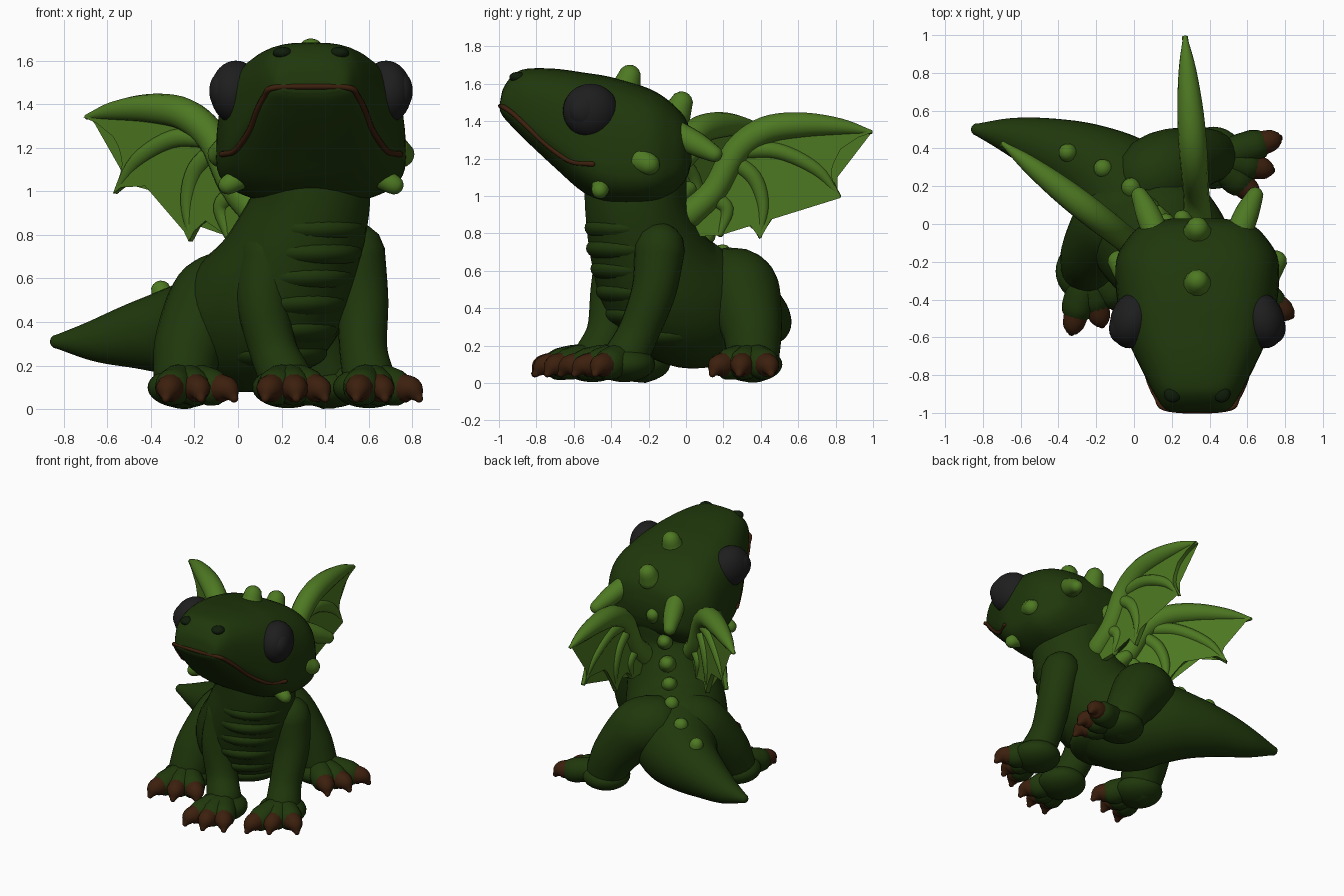
import bpy, bmesh, math
from mathutils import Vector as V, Matrix

if "Cube" in bpy.data.objects:
    bpy.data.objects.remove(bpy.data.objects["Cube"])


def material(name, col):
    m = bpy.data.materials.new(name)
    m.diffuse_color = (*col, 1)
    m.use_nodes = True
    m.node_tree.nodes["Principled BSDF"].inputs["Base Color"].default_value = m.diffuse_color
    return m


SKIN = material("dark green skin", (0.014, 0.039, 0.0035))
LIGHT = material("light green", (0.075, 0.19, 0.016))
CLAW = material("claw brown", (0.045, 0.014, 0.004))
EYE = material("eye black", (0.013, 0.013, 0.0135))
DARK = material("nostril dark", (0.005, 0.012, 0.003))


def finish(name, bm, mat, angle=60):
    bmesh.ops.recalc_face_normals(bm, faces=bm.faces)
    me = bpy.data.meshes.new(name)
    bm.to_mesh(me)
    bm.free()
    ob = bpy.data.objects.new(name, me)
    bpy.context.collection.objects.link(ob)
    me.materials.append(mat)
    bpy.ops.object.select_all(action='DESELECT')
    ob.select_set(True)
    bpy.context.view_layer.objects.active = ob
    bpy.ops.object.shade_smooth_by_angle(angle=math.radians(angle))
    return ob


def spline(pts, n=6):
    """Catmull-Rom samples through tuples of any length."""
    P = [V(p) for p in pts]
    P = [2 * P[0] - P[1]] + P + [2 * P[-1] - P[-2]]
    out = []
    for i in range(1, len(P) - 2):
        a, b, c, d = P[i - 1:i + 3]
        for k in range(n):
            t = k / n
            out.append(0.5 * (2 * b + (c - a) * t + (2 * a - 5 * b + 4 * c - d) * t * t
                              + (3 * b - a - 3 * c + d) * t ** 3))
    return out + [P[-2]]


def skin_rings(bm, rings):
    """Bridge a list of equal vertex-position rings and close the ends."""
    R = [[bm.verts.new(p) for p in r] for r in rings]
    n = len(R[0])
    for a, b in zip(R, R[1:]):
        for i in range(n):
            bm.faces.new((a[i], a[(i + 1) % n], b[(i + 1) % n], b[i]))
    bm.faces.new(R[0])
    bm.faces.new(R[-1])


def tube(bm, pts, seg=20, n=6):
    """Round-ended tube through (x, y, z, radius) points."""
    S = spline(pts, n)
    C = [V(s[:3]) for s in S]
    T = [(C[min(i + 1, len(C) - 1)] - C[max(i - 1, 0)]).normalized() for i in range(len(C))]
    st = [(c, t, max(s[3], 0.003)) for c, t, s in zip(C, T, S)]
    angs = [math.radians(a) for a in (30, 55, 75, 87)]

    def cap(s, sign):
        c, t, r = s
        return [(c + t * sign * r * math.sin(a), t, r * math.cos(a)) for a in angs]
    st = cap(st[0], -1)[::-1] + st + cap(st[-1], 1)
    nrm = st[0][1].orthogonal()
    rings = []
    for c, t, r in st:
        nrm = (nrm - t * nrm.dot(t)).normalized()
        b = t.cross(nrm)
        rings.append([c + r * (nrm * math.cos(x) + b * math.sin(x))
                      for x in (2 * math.pi * k / seg for k in range(seg))])
    skin_rings(bm, rings)


def ball(bm, c, r, rot=0):
    m = Matrix.Translation(c) @ Matrix.Rotation(rot, 4, 'Z') @ Matrix.Diagonal((*r, 1))
    bmesh.ops.create_uvsphere(bm, u_segments=28, v_segments=18, radius=1, matrix=m)


FWD = V((0.53, -0.85, 0))        # the body is turned, the head looks along -y
YAW = math.atan2(FWD.y, FWD.x)
CX = 0.335                       # head centre line

# torso, neck and tail as one sweep
bm = bmesh.new()
tube(bm, [(.335, -.27, 1.12, .275), (.33, -.265, .93, .275), (.265, -.215, .73, .305), (.17, -.12, .53, .345),
          (.06, .02, .42, .345), (-.08, .2, .38, .285), (-.25, .32, .36, .22), (-.45, .405, .34, .16),
          (-.65, .465, .315, .1), (-.83, .5, .31, .033)], 36)
finish("body_and_tail", bm, SKIN)

# overlapping belly plates, only just proud of the chest
bm = bmesh.new()
for x, y, z, r in [(.315, -.255, .83, .285), (.285, -.23, .72, .305), (.235, -.185, .61, .33),
                   (.19, -.14, .49, .35), (.15, -.09, .37, .35), (.12, -.05, .26, .315)]:
    c = V((x, y, z)) + FWD * (r - .235)
    ball(bm, c, (.245, .25, .095), YAW)
finish("belly_plates", bm, SKIN)

# head: sections along y of (y, top z, bottom z, half width)
HEAD = spline([(-.995, 1.5, 1.455, .13), (-.975, 1.58, 1.42, .175), (-.92, 1.65, 1.36, .215),
               (-.85, 1.68, 1.29, .255), (-.7, 1.68, 1.15, .33), (-.55, 1.66, 1.02, .395),
               (-.4, 1.635, .95, .425), (-.2, 1.575, .95, .432), (-.08, 1.5, 1.0, .37),
               (0, 1.41, 1.09, .28), (.03, 1.3, 1.18, .13)], 5)
LOW, E_TOP, E_BOT = .32, 3.0, 2.6      # height of widest line, corner exponents


def head_ring(y, top, bot, hw, seg=44):
    out, mid = [], bot + LOW * (top - bot)
    for k in range(seg):
        a = 2 * math.pi * k / seg
        c, s = math.cos(a), math.sin(a)
        e = 2 / (E_TOP if s > 0 else E_BOT)
        h = top - mid if s > 0 else mid - bot
        out.append(V((CX + hw * math.copysign(abs(c) ** e, c), y, mid + h * math.copysign(abs(s) ** e, s))))
    return out


def head_side(y, z):
    """Half width of the head surface at a given y and z."""
    _, top, bot, hw = min(HEAD, key=lambda h: abs(h[0] - y))
    mid = bot + LOW * (top - bot)
    h, e = (top - mid, E_TOP) if z > mid else (mid - bot, E_BOT)
    return hw * (1 - min(1, abs(z - mid) / h) ** e) ** (1 / e)


bm = bmesh.new()
skin_rings(bm, [head_ring(*s) for s in HEAD])
finish("head", bm, SKIN)

# mouth line following the head surface
bm = bmesh.new()
lip = [(-.975, 1.475), (-.92, 1.435), (-.85, 1.37), (-.76, 1.285), (-.67, 1.215), (-.6, 1.18), (-.5, 1.17)]
half = [(head_side(y, z), y, z) for y, z in lip]
path = [(CX - x, y, z, .014) for x, y, z in half[::-1]] + [(CX, -.991, 1.48, .014)] + \
       [(CX + x, y, z, .014) for x, y, z in half]
tube(bm, path, 8, 5)
finish("mouth_line", bm, CLAW)

# paired head parts
eyes, horns, nostrils = bmesh.new(), bmesh.new(), bmesh.new()
for s in (-1, 1):
    ball(eyes, (CX + s * .345, -.51, 1.455), (.115, .15, .145), s * .25)
    ball(eyes, (CX + s * .4, -.535, 1.46), (.065, .095, .095), s * .25)
    ball(nostrils, (CX + s * .13, -.9, 1.635), (.045, .045, .028), s * .6)
    tube(horns, [(CX + s * .2, -.1, 1.36, .07), (CX + s * .26, .05, 1.28, .065),
                 (CX + s * .305, .15, 1.225, .045)])
    tube(horns, [(CX + s * .38, -.24, 1.19, .075), (CX + s * .415, -.2, 1.17, .06)])
    tube(horns, [(CX + s * .31, -.45, 1.07, .055), (CX + s * .38, -.46, 1.03, .045)])
finish("eyes", eyes, EYE)
finish("nostrils", nostrils, DARK)
finish("horns_and_cheek_spikes", horns, LIGHT)

# crest bumps on the head and down the spine: base position, direction, radius
bm = bmesh.new()
for p, d, r in [((.335, -.32, 1.58), (0, .3, 1), .08), ((.335, -.05, 1.44), (0, .45, 1), .08),
                ((.27, -.01, 1.2), (-.3, .8, .5), .06), ((.19, -.02, 1.02), (-.5, .8, .4), .055),
                ((.14, .02, .88), (-.5, .8, .5), .06), ((.08, .08, .76), (-.5, .8, .7), .06),
                ((.0, .17, .65), (-.4, .6, 1), .065), ((-.15, .28, .56), (-.3, .3, 1), .065),
                ((-.34, .37, .5), (-.3, .2, 1), .06)]:
    a = V(p)
    b = a + V(d).normalized() * r * .75
    tube(bm, [(*a, r), (*b, r * .8)], 12, 3)
finish("spine_crest", bm, LIGHT)

# legs: limb path, foot centre, claw tips
LEGS = {
    "front_leg_right": ([(.14, -.35, .72, .13), (.115, -.39, .5, .12), (.16, -.42, .28, .11), (.22, -.48, .14, .12)],
                        (.23, -.5), [(.12, -.825), (.27, -.82), (.41, -.755)]),
    "front_leg_left": ([(.54, -.14, .72, .135), (.57, -.17, .5, .12), (.575, -.25, .28, .11), (.6, -.32, .14, .12)],
                       (.6, -.33), [(.54, -.685), (.68, -.61), (.845, -.495)]),
    "hind_leg_right": ([(-.04, .06, .52, .21), (-.12, 0, .48, .205), (-.22, -.14, .3, .165), (-.25, -.23, .14, .14)],
                       (-.25, -.25), [(-.335, -.59), (-.165, -.55), (-.005, -.47)]),
    "hind_leg_left": ([(.1, .25, .52, .21), (.19, .3, .48, .205), (.33, .35, .3, .165), (.41, .36, .14, .14)],
                      (.42, .35), [(.785, .46), (.745, .28), (.66, .13)]),
}
claws = bmesh.new()
for name, (limb, foot, tips) in LEGS.items():
    bm = bmesh.new()
    tube(bm, limb, 24)
    f = V((*foot, .1))
    ball(bm, f, (.165, .165, .095))
    for t in tips:
        d = V((t[0] - f.x, t[1] - f.y, 0))
        flat = d.normalized()
        tip = V((*t, .045))
        end = V((tip.x, tip.y, .1)) - flat * .155
        tube(bm, [(f.x, f.y, .11, .085), (*((f + end) / 2 + V((0, 0, .02))), .085), (*end, .086)], 16, 4)
        mid = end + flat * .1
        tube(claws, [(*(end + flat * .03), .068), (mid.x, mid.y, .088, .056),
                     (tip.x - flat.x * .018, tip.y - flat.y * .018, .05, .02)], 12, 4)
    finish(name, bm, SKIN)
finish("claws", claws, CLAW)

# wings: outline in (distance along wing, z), placed by root and tip
UNDER = [[(1, 1.34), (.88, 1.3), (.78, 1.23), (.74, 1.12), (.8, .99)],
         [(.8, .99), (.69, 1.04), (.56, 1.04), (.42, .95), (.29, .77)],
         [(.29, .77), (.22, .85), (.13, .86), (.04, .79)]]
OUTLINE = [(-.16, .88), (-.04, 1.02), (.05, 1.18), (.15, 1.29), (.3, 1.38), (.5, 1.41), (.63, 1.41), (.8, 1.39)]
OUTLINE += [tuple(p) for u in UNDER for p in spline(u, 4)[:-1]] + [(.04, .79), (-.14, .78)]
BONES = [[(-.16, .9, .075), (0, 1.03, .07), (.14, 1.24, .072), (.32, 1.35, .075), (.55, 1.38, .068),
          (.8, 1.37, .045), (.99, 1.342, .012)],
         [(.14, 1.24, .045), (.4, 1.24, .045), (.65, 1.14, .036), (.79, 1.0, .012)],
         [(.1, 1.2, .045), (.25, 1.1, .045), (.31, .95, .034), (.29, .785, .012)],
         [(-.02, 1.0, .045), (.08, .93, .04), (.04, .8, .02)]]
for name, root, tip in [("wing_right", (-.02, -.1), (-.7, .43)), ("wing_left", (.33, .15), (.27, .995))]:
    r, along = V((*root, 0)), V((tip[0] - root[0], tip[1] - root[1], 0))
    side = V((along.y, -along.x, 0)).normalized()
    bm = bmesh.new()
    front = [bm.verts.new(r + along * w + V((0, 0, z)) + side * .016) for w, z in OUTLINE]
    back = [bm.verts.new(v.co - side * .032) for v in front]
    caps = [bm.faces.new(front), bm.faces.new(back[::-1])]
    for i in range(len(front)):
        j = (i + 1) % len(front)
        bm.faces.new((front[j], front[i], back[i], back[j]))
    bmesh.ops.triangulate(bm, faces=caps)
    for bone in BONES:
        tube(bm, [(*(r + along * w + V((0, 0, z))), q) for w, z, q in bone], 14, 5)
    finish(name, bm, LIGHT, 45)
